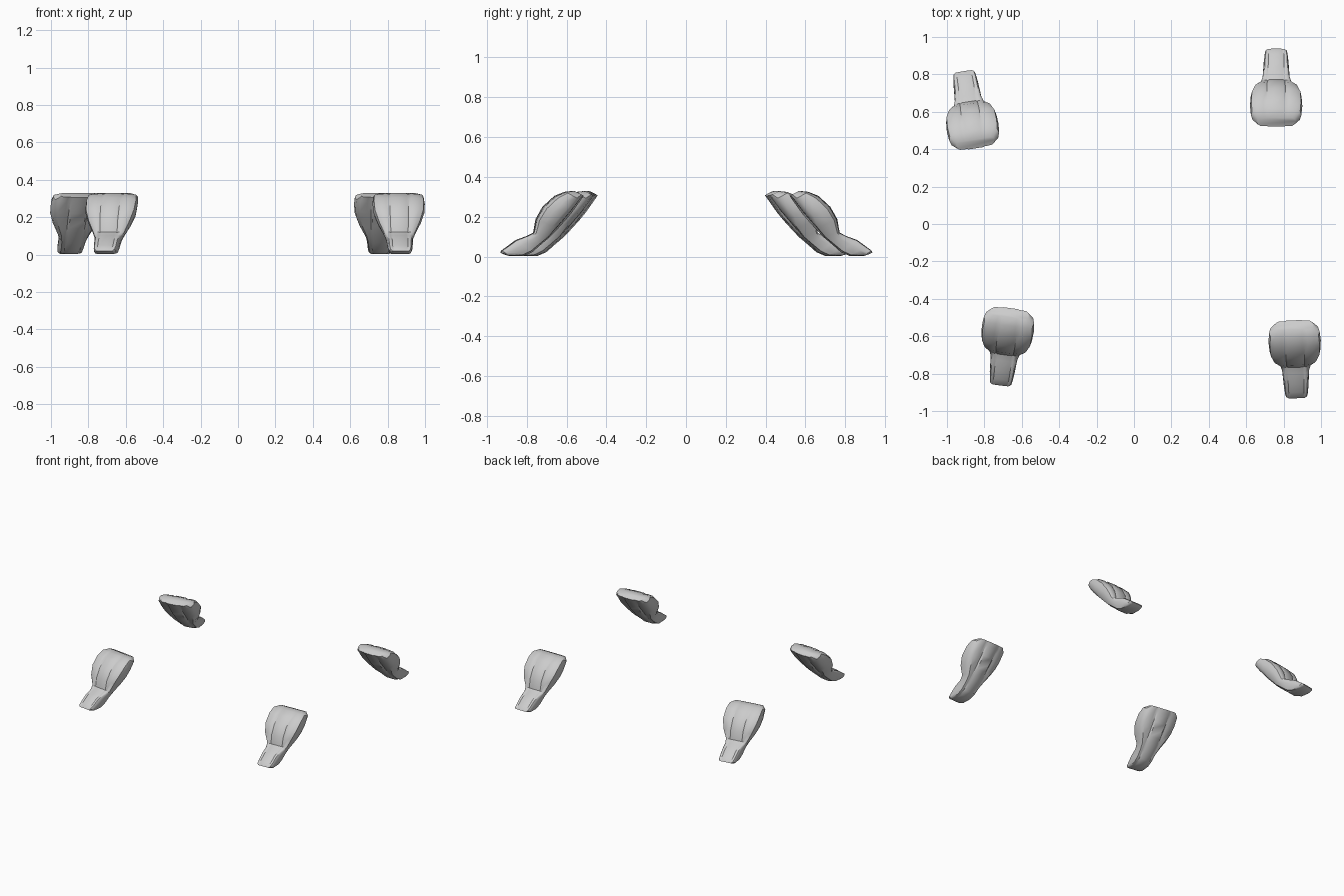
import bpy, bmesh
from math import radians

if "Cube" in bpy.data.objects:
    bpy.data.objects.remove(bpy.data.objects["Cube"])

# Slices along the leg: lower y, lower z, upper y, upper z, half width, groove offset
SLICES = [
    (.000, .305, .050, .330, .105, .050),
    (.016, .282, .095, .325, .135, .050),
    (.060, .220, .145, .305, .140, .050),
    (.092, .182, .205, .250, .136, .050),
    (.130, .140, .240, .188, .116, .048),
    (.170, .098, .252, .120, .086, .046),
    (.215, .060, .285, .103, .073, .044),
    (.258, .022, .340, .083, .069, .042),
    (.300, .004, .385, .050, .066, .041),
    (.370, .002, .412, .030, .060, .040),
    (.396, .010, .417, .020, .048, .034),
]


def section(w, g):
    """Rounded slab outline with two shallow grooves, as (x, thickness fraction)."""
    mid = (g + w) / 2
    half = [(g * .8, 1), (g, .95), (g + (mid - g) * .4, .985), (mid + (w - mid) * .3, .96),
            (.95 * w, .86), (w, .6), (.94 * w, .27),
            (mid + (w - mid) * .3, .1), (g + (mid - g) * .4, .07), (g, .08), (g * .8, 0)]
    return half + [(-x, v) for x, v in reversed(half)]


def make_leg(name, x, y, angle):
    bm = bmesh.new()
    rings = []
    for ly, lz, uy, uz, w, g in SLICES:
        rings.append([bm.verts.new((px, ly + (uy - ly) * v, lz + (uz - lz) * v))
                      for px, v in section(w, g)])
    n = len(rings[0])
    for a, b in zip(rings, rings[1:]):
        for i in range(n):
            j = (i + 1) % n
            bm.faces.new((a[i], a[j], b[j], b[i]))
    bm.faces.new(rings[0])
    bm.faces.new(rings[-1])
    bmesh.ops.recalc_face_normals(bm, faces=bm.faces)
    me = bpy.data.meshes.new(name)
    bm.to_mesh(me)
    bm.free()
    ob = bpy.data.objects.new(name, me)
    bpy.context.collection.objects.link(ob)
    ob.location = (x, y, 0)
    ob.rotation_euler.z = radians(angle)
    bpy.context.view_layer.objects.active = ob
    ob.select_set(True)
    bpy.ops.object.shade_smooth_by_angle(angle=radians(40))
    ob.select_set(False)


# Four splayed feet, toes pointing outward
make_leg("back_right_foot", .76, .52, 0)
make_leg("back_left_foot", -.845, .405, 9)
make_leg("front_left_foot", -.66, -.45, 172.5)
make_leg("front_right_foot", .855, -.515, 182)
